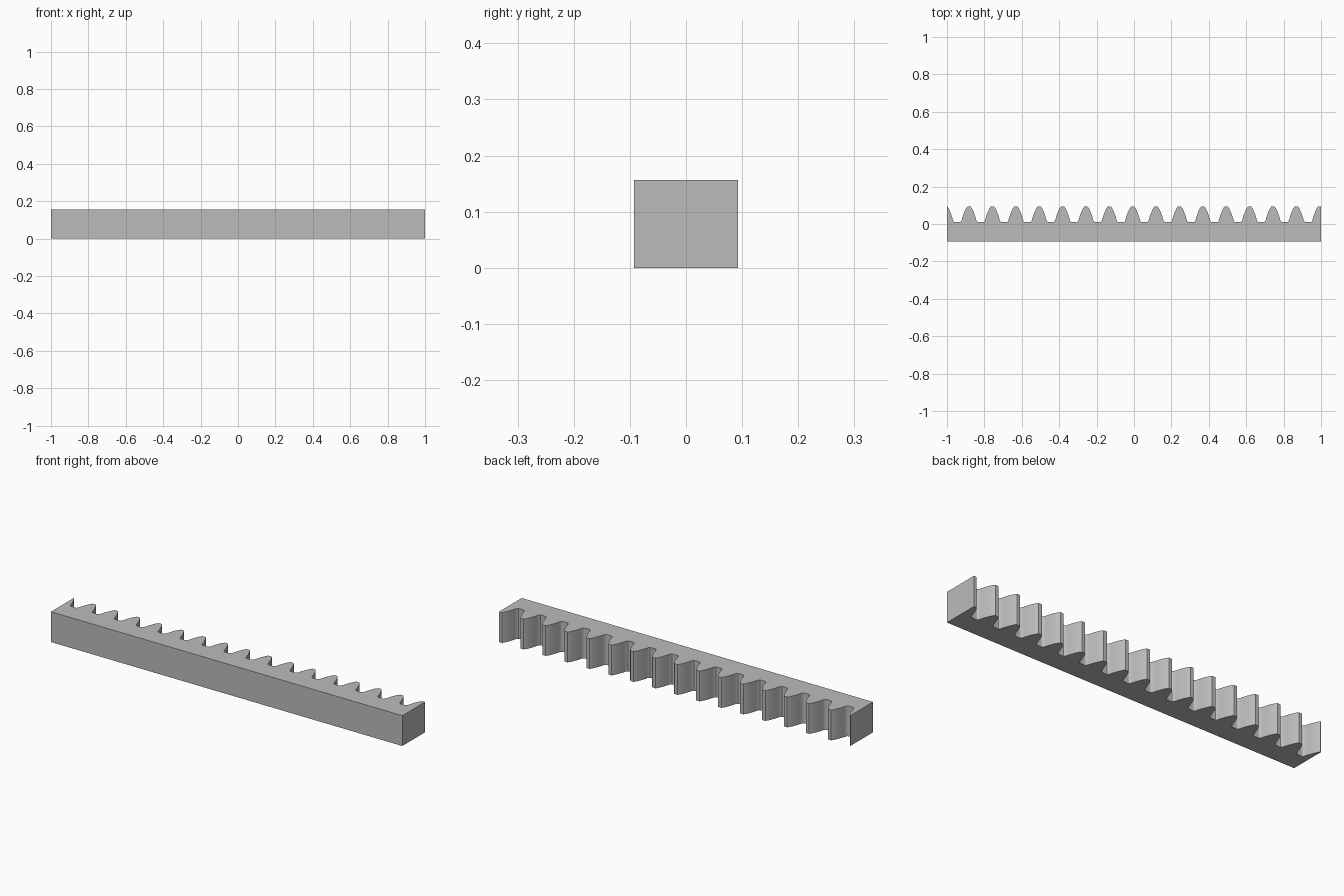
import bpy
import bmesh
import math

cube = bpy.data.objects.get("Cube")
if cube:
    bpy.data.objects.remove(cube, do_unlink=True)

HEIGHT, BACK, PITCH, FIRST = 0.156, -0.0925, 0.125, -1.007

# Half tooth: distance from the tooth centre, depth position
HALF_TOOTH = [(0.009, 0.0925), (0.015, 0.085), (0.021, 0.073), (0.027, 0.059),
              (0.032, 0.045), (0.036, 0.032), (0.039, 0.021), (0.042, 0.015),
              (0.046, 0.011), (0.050, 0.010)]

# Material
steel = bpy.data.materials.new("steel_grey")
steel.use_nodes = True
colour = (0.5, 0.5, 0.5, 1)
steel.diffuse_color = colour
steel.node_tree.nodes["Principled BSDF"].inputs["Base Color"].default_value = colour

# Toothed edge, repeated along the bar and trimmed at both ends
edge = []
for tooth in range(17):
    centre = FIRST + tooth * PITCH
    edge += [(centre - d, y) for d, y in reversed(HALF_TOOTH)]
    edge += [(centre + d, y) for d, y in HALF_TOOTH]
tip = HALF_TOOTH[0][1]
edge = [(x, y) for x, y in edge if -0.999 < x < 0.999]
outline = [(-1, BACK), (1, BACK), (1, tip)] + edge[::-1] + [(-1, tip)]

# Extrude the outline into the rack
bm = bmesh.new()
base = bm.faces.new([bm.verts.new((x, y, 0)) for x, y in outline])
top = bmesh.ops.extrude_face_region(bm, geom=[base], use_keep_orig=True)
bmesh.ops.translate(bm, vec=(0, 0, HEIGHT),
                    verts=[v for v in top["geom"] if isinstance(v, bmesh.types.BMVert)])
bmesh.ops.recalc_face_normals(bm, faces=bm.faces)
mesh = bpy.data.meshes.new("gear_rack")
bm.to_mesh(mesh)
bm.free()
mesh.materials.append(steel)
rack = bpy.data.objects.new("gear_rack", mesh)
bpy.context.collection.objects.link(rack)

# Smooth flanks with sharp rims
bpy.ops.object.select_all(action="DESELECT")
rack.select_set(True)
bpy.context.view_layer.objects.active = rack
bpy.ops.object.shade_smooth_by_angle(angle=math.radians(30))
